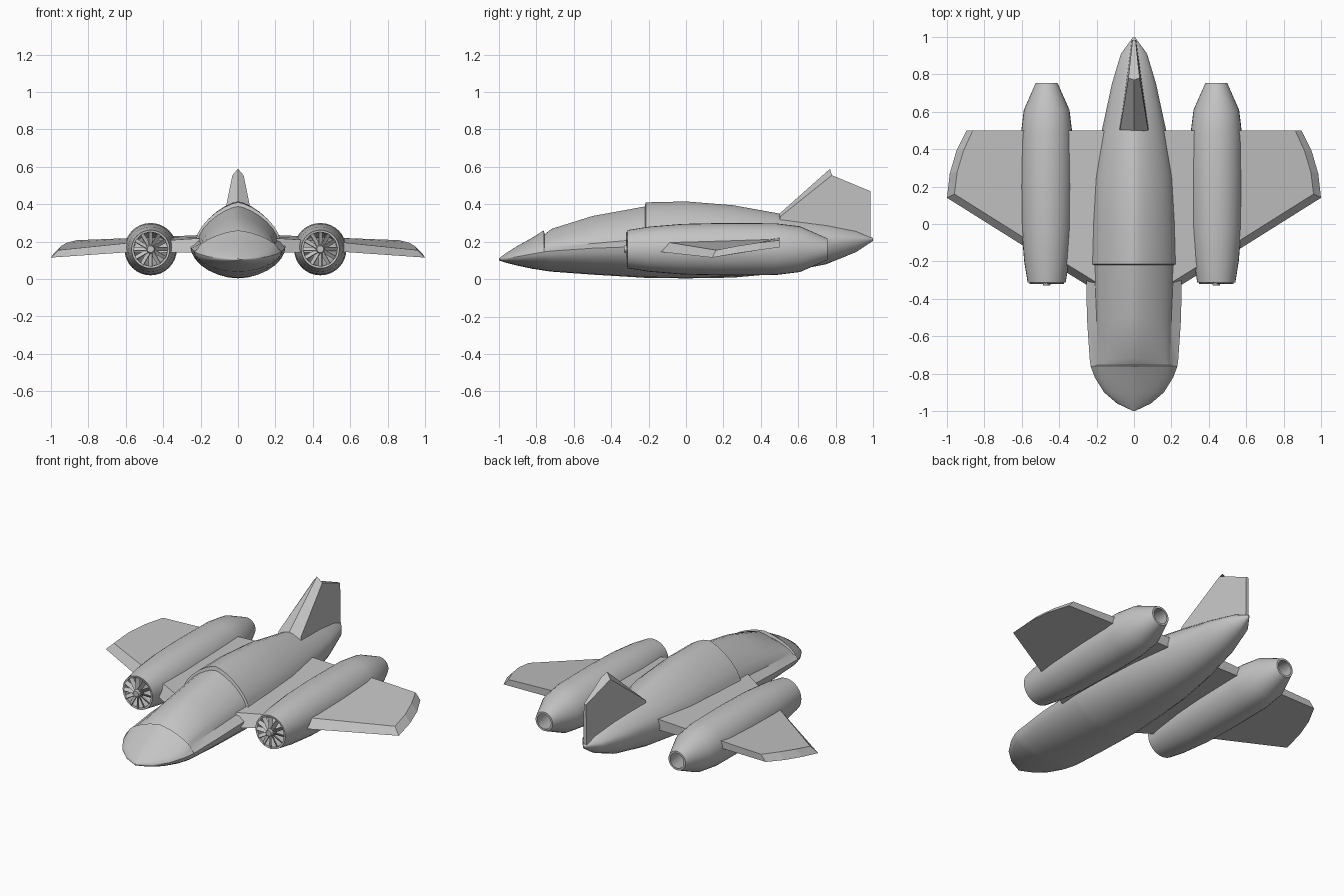
import bpy
import bmesh
from math import sin, cos, pi, radians
from mathutils import Matrix, Vector

cube = bpy.data.objects.get("Cube")
if cube:
    bpy.data.objects.remove(cube, do_unlink=True)

grey = bpy.data.materials.new("plain grey")
grey.use_nodes = True
colour = (0.55, 0.55, 0.55, 1)
grey.diffuse_color = colour
grey.node_tree.nodes["Principled BSDF"].inputs["Base Color"].default_value = colour


def finish(name, bm, smooth=None):
    """Clean the mesh, turn it into an object and shade it."""
    bmesh.ops.remove_doubles(bm, verts=bm.verts, dist=0.0005)
    bmesh.ops.recalc_face_normals(bm, faces=bm.faces)
    mesh = bpy.data.meshes.new(name)
    bm.to_mesh(mesh)
    bm.free()
    mesh.materials.append(grey)
    obj = bpy.data.objects.new(name, mesh)
    bpy.context.collection.objects.link(obj)
    if smooth:
        bpy.ops.object.select_all(action="DESELECT")
        obj.select_set(True)
        bpy.context.view_layer.objects.active = obj
        bpy.ops.object.shade_smooth_by_angle(angle=radians(smooth))
    return obj


def loft(name, rings, cap=True, cyclic=False, smooth=None):
    """Skin a row of closed rings with quads."""
    bm = bmesh.new()
    rows = [[bm.verts.new(p) for p in ring] for ring in rings]
    pairs = list(zip(rows, rows[1:]))
    if cyclic:
        pairs.append((rows[-1], rows[0]))
    for a, b in pairs:
        for i in range(len(a)):
            j = (i + 1) % len(a)
            bm.faces.new((a[i], a[j], b[j], b[i]))
    if cap:
        bm.faces.new(rows[0])
        bm.faces.new(rows[-1])
    return finish(name, bm, smooth)


def hull_section(y, bottom, width, waist, shoulder, shoulder_z, top, steps=7):
    """Round belly, a sloping ledge, then a peaked upper shell."""
    half = []
    for k in range(steps + 1):
        t = k / steps * pi / 2
        half.append((width * sin(t), waist - (waist - bottom) * max(cos(t), 0) ** 1.1))
    for k in range(steps + 1):
        t = k / steps * pi / 2
        half.append((shoulder * max(cos(t), 0) ** 1.35,
                     shoulder_z + (top - shoulder_z) * sin(t) ** 1.35))
    other = [(-x, z) for x, z in half[-2:0:-1]]
    return [(x, y, z) for x, z in half + other]


# Fuselage: nose, recessed canopy and raised rear shell in one skin
stations = [
    # y, bottom, width, waist, shoulder, shoulder_z, top
    (-1, .1, .005, .105, .005, .107, .11),
    (-.96, .087, .09, .11, .088, .113, .14),
    (-.9, .072, .16, .12, .157, .125, .178),
    (-.82, .055, .21, .135, .205, .143, .222),
    (-.76, .046, .232, .145, .215, .165, .26),
    (-.755, .045, .233, .146, .2, .17, .24),
    (-.72, .04, .237, .15, .195, .175, .268),
    (-.5, .024, .252, .165, .2, .19, .337),
    (-.22, .007, .255, .175, .212, .215, .388),
    (-.215, .007, .255, .175, .222, .22, .41),
    (0, .004, .24, .18, .218, .22, .415),
    (.25, .008, .215, .185, .205, .22, .395),
    (.5, .03, .172, .19, .165, .22, .35),
    (.75, .08, .118, .2, .115, .217, .3),
    (.91, .145, .07, .21, .068, .217, .26),
    (1, .205, .004, .215, .004, .217, .22),
]
loft("fuselage", [hull_section(*s) for s in stations], smooth=30)

# Tail fin: broad ridged front edge tapering to a sharp rear edge
fin = [
    [(0, .48, .33), (.08, .5, .31), (.012, .985, .2), (-.012, .985, .2), (-.08, .5, .31)],
    [(0, .5, .35), (.075, .505, .335), (.01, .985, .25), (-.01, .985, .25), (-.075, .505, .335)],
    [(0, .77, .59), (.03, .78, .555), (.008, .985, .47), (-.008, .985, .47), (-.03, .78, .555)],
]
loft("tail_fin", fin)

# Wings: drooping plates with a bevelled front edge and tip
lower = [(.1, -.42, .14), (.57, -.13, .145), (1, .14, .115), (.985, .27, .138),
         (.95, .39, .155), (.895, .5, .17), (.5, .5, .175), (.1, .5, .17)]
upper = [(.1, -.375, .225), (.57, -.085, .195), (.96, .16, .155), (.945, .28, .178),
         (.912, .39, .195), (.862, .5, .208), (.5, .5, .222), (.1, .5, .24)]


def wing(name, side):
    rings = [[(side * x, y, z) for x, y, z in ring] for ring in (lower, upper)]
    bm = bmesh.new()
    low, top = [[bm.verts.new(p) for p in ring] for ring in rings]
    n = len(low)
    for i in range(n):
        j = (i + 1) % n
        bm.faces.new((low[i], low[j], top[j], top[i]))
    # Span the plate in an inner and an outer panel
    for ring in (low, top):
        bm.faces.new((ring[0], ring[1], ring[6], ring[7]))
        bm.faces.new(ring[1:7])
    return finish(name, bm)


# Engine pods: open tubes turned from one wall profile
wall = [(-.31, .09), (-.312, .102), (-.2, .12), (-.02, .135), (.2, .14), (.48, .138),
        (.61, .122), (.755, .058), (.755, .046), (.6, .075), (-.2, .088)]
POD_Z = .16


def engine_pod(name, x, sides=32):
    rings = [[(x + r * cos(2 * pi * k / sides), y, POD_Z + r * sin(2 * pi * k / sides))
              for k in range(sides)] for y, r in wall]
    return loft(name, rings, cap=False, cyclic=True, smooth=30)


def fan(name, x, blades=12):
    bm = bmesh.new()
    centre = Matrix.Translation((x, -.31, POD_Z))
    # Hub
    bmesh.ops.create_cone(bm, cap_ends=True, segments=16, radius1=.03, radius2=.018,
                          depth=.04, matrix=centre @ Matrix.Rotation(pi / 2, 4, "X"))
    # Pitched blades
    for k in range(blades):
        place = (centre @ Matrix.Rotation(2 * pi * k / blades, 4, "Y")
                 @ Matrix.Translation((0, 0, .057))
                 @ Matrix.Rotation(radians(40), 4, "Z")
                 @ Matrix.Diagonal(Vector((.024, .005, .07, 1))))
        bmesh.ops.create_cube(bm, size=1, matrix=place)
    return finish(name, bm)


for label, side, pod_x in (("left", 1, .44), ("right", -1, -.467)):
    wing(label + "_wing", side)
    engine_pod(label + "_engine_pod", pod_x)
    fan(label + "_engine_fan", pod_x)
